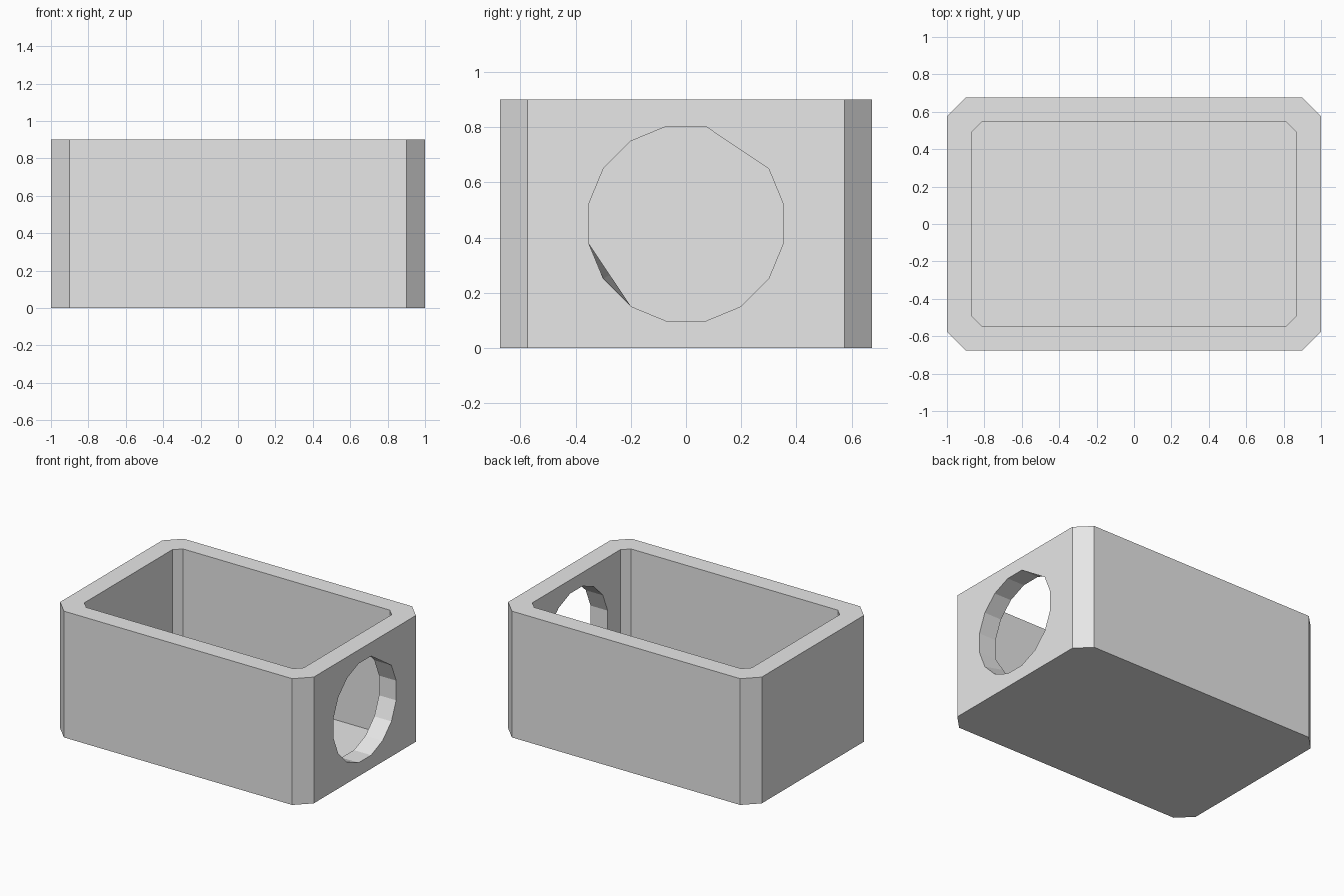
import bpy, bmesh
from math import cos, sin, radians
from mathutils import Vector

if "Cube" in bpy.data.objects:
    bpy.data.objects.remove(bpy.data.objects["Cube"])

HEIGHT, FLOOR = 0.9, 0.004
OUTER_X, INNER_X = 1.0, 0.865

grey = bpy.data.materials.new("plain grey")
grey.use_nodes = True
grey.diffuse_color = (0.8, 0.8, 0.8, 1)
grey.node_tree.nodes["Principled BSDF"].inputs["Base Color"].default_value = (0.8, 0.8, 0.8, 1)


def loft(name, rings):
    """Closed solid skinned through rings of equal length."""
    bm = bmesh.new()
    loops = [[bm.verts.new(p) for p in ring] for ring in rings]
    for a, b in zip(loops, loops[1:]):
        for i in range(len(a)):
            j = (i + 1) % len(a)
            bm.faces.new((a[i], a[j], b[j], b[i]))
    bm.faces.new(loops[0])
    bm.faces.new(loops[-1])
    bmesh.ops.recalc_face_normals(bm, faces=bm.faces)
    mesh = bpy.data.meshes.new(name)
    bm.to_mesh(mesh)
    bm.free()
    mesh.materials.append(grey)
    obj = bpy.data.objects.new(name, mesh)
    bpy.context.collection.objects.link(obj)
    return obj


def block(name, x, y, cut, z0, z1):
    """Upright block with chamfered corners."""
    outline = [(x, y - cut), (x - cut, y), (cut - x, y), (-x, y - cut),
               (-x, cut - y), (cut - x, -y), (x - cut, -y), (x, cut - y)]
    return loft(name, [[(px, py, z) for px, py in outline] for z in (z0, z1)])


def round_ring(x, flat):
    """Sixteen-sided ring facing x, with one corner flattened onto its chord."""
    pts = [Vector((x, 0.36 * cos(a), 0.45 + 0.36 * sin(a)))
           for a in (radians(11.25 + 22.5 * k) for k in range(16))]
    pts[flat] = (pts[flat - 1] + pts[flat + 1]) / 2
    return pts


# Open box with a round entrance through one end wall
box = block("box_shell", OUTER_X, 0.675, 0.1, 0, HEIGHT)
cavity = block("cavity_cutter", INNER_X, 0.545, 0.05, FLOOR, HEIGHT + 0.2)
entrance = loft("entrance_cutter", [round_ring(0.7, 9), round_ring(INNER_X, 9),
                                    round_ring(OUTER_X, 2), round_ring(1.1, 2)])

for cutter in (cavity, entrance):
    cutter.hide_render = True
    cutter.hide_set(True)
    mod = box.modifiers.new(cutter.name, 'BOOLEAN')
    mod.operation = 'DIFFERENCE'
    mod.solver = 'EXACT'
    mod.object = cutter

# Bake the cuts and drop the helpers
bpy.context.view_layer.update()
graph = bpy.context.evaluated_depsgraph_get()
baked = bpy.data.meshes.new_from_object(box.evaluated_get(graph))
box.modifiers.clear()
box.data = baked
for cutter in (cavity, entrance):
    bpy.data.objects.remove(cutter)
